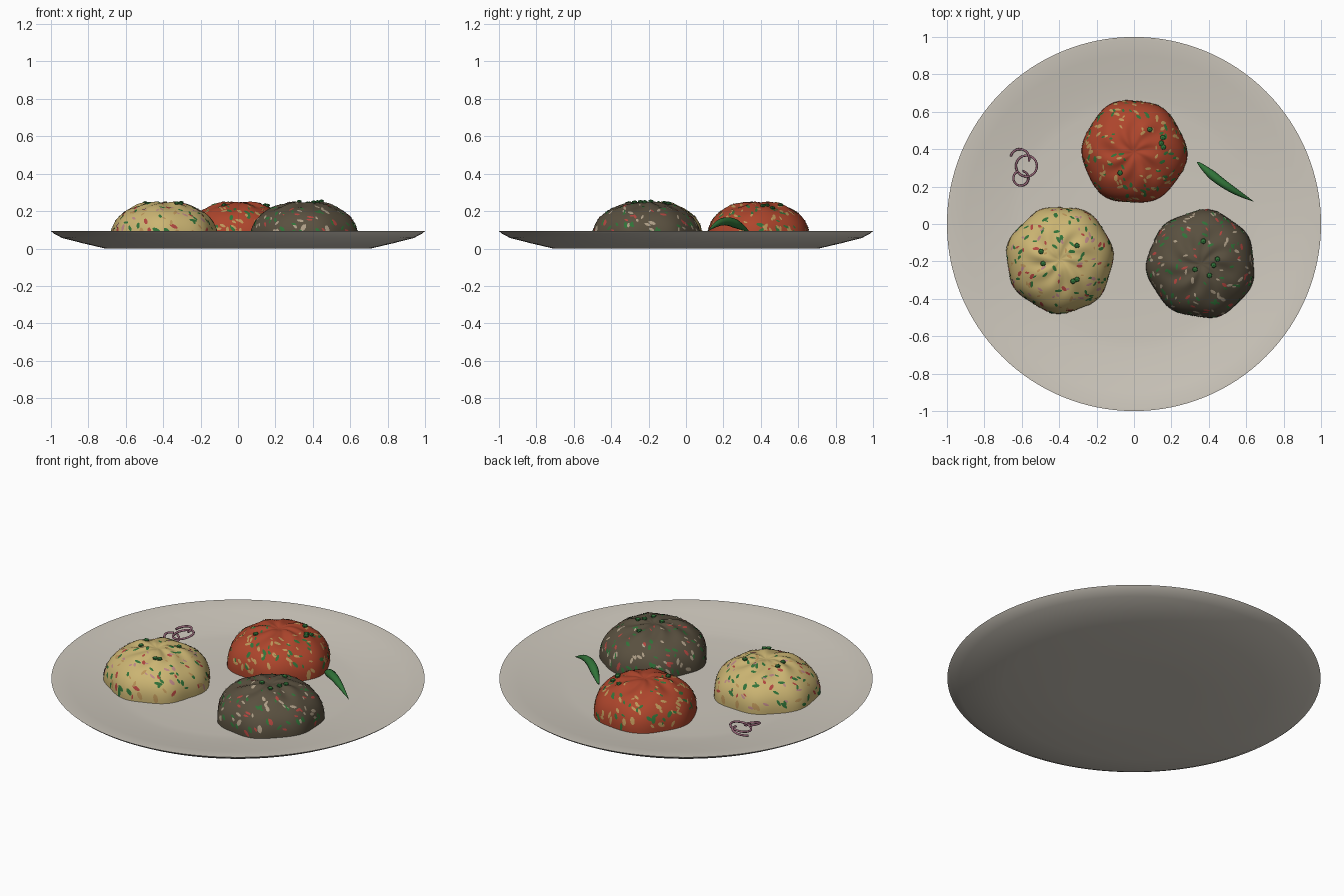
import bpy, bmesh, math, random
from mathutils import Vector
from math import sin, cos, pi, tau

cube = bpy.data.objects.get("Cube")
if cube:
    bpy.data.objects.remove(cube, do_unlink=True)
random.seed(4)


def material(name, rgb):
    m = bpy.data.materials.new(name)
    m.use_nodes = True
    m.diffuse_color = (*rgb, 1)
    bsdf = m.node_tree.nodes["Principled BSDF"]
    bsdf.inputs["Base Color"].default_value = (*rgb, 1)
    bsdf.inputs["Roughness"].default_value = 0.6
    return m


STONE = material("stoneware", (0.62, 0.58, 0.51))
CREAM = material("cream_rice", (0.60, 0.46, 0.17))
RED = material("red_rice", (0.42, 0.06, 0.025))
DARK = material("dark_rice", (0.10, 0.08, 0.05))
GREEN = material("herb_green", (0.03, 0.17, 0.04))
TAN = material("tan_fleck", (0.50, 0.30, 0.10))
PALE = material("pale_fleck", (0.42, 0.34, 0.24))
ROSE = material("red_fleck", (0.45, 0.06, 0.05))
PINK = material("pink_fleck", (0.50, 0.24, 0.24))
ONION = material("onion_purple", (0.33, 0.14, 0.20))


def finish(name, bm, mats, angle=40):
    bmesh.ops.recalc_face_normals(bm, faces=bm.faces)
    me = bpy.data.meshes.new(name)
    bm.to_mesh(me)
    bm.free()
    ob = bpy.data.objects.new(name, me)
    bpy.context.collection.objects.link(ob)
    for m in mats:
        me.materials.append(m)
    bpy.ops.object.select_all(action='DESELECT')
    ob.select_set(True)
    bpy.context.view_layer.objects.active = ob
    bpy.ops.object.shade_smooth_by_angle(angle=math.radians(angle))
    return ob


def skin(bm, rings, closed_caps=False):
    """Join rings of equal vertex count with quads."""
    n = len(rings[0])
    for a, b in zip(rings, rings[1:]):
        for i in range(n):
            j = (i + 1) % n
            bm.faces.new((a[i], a[j], b[j], b[i]))
    if closed_caps:
        bm.faces.new(rings[0])
        bm.faces.new(rings[-1])


# Plate: a shallow dish turned from one profile
profile = [(0.3, 0.0), (0.71, 0.0), (0.83, 0.028), (0.94, 0.056), (0.985, 0.08),
           (1.0, 0.093), (0.985, 0.093), (0.9, 0.08), (0.78, 0.062),
           (0.68, 0.05), (0.62, 0.045), (0.3, 0.045)]
bm = bmesh.new()
skin(bm, [[bm.verts.new((r * cos(tau * i / 128), r * sin(tau * i / 128), z))
           for i in range(128)] for r, z in profile], True)
finish("plate", bm, [STONE])


# Mound surface: a rounded dome with a swirled crown and a wavy outline
class Mound:
    def __init__(self, centre, radius, phase, lobes):
        self.c, self.r, self.p, self.lobes = centre, radius, phase, lobes

    def point(self, a, t, lift=0.0):
        ang = t * pi / 2
        wave = (0.022 * sin(self.lobes * a + self.p)
                + 0.012 * sin(3 * a - 2 * self.p)) * t
        swirl = math.exp(-((t - 0.3) / 0.2) ** 2) * min(1, t / 0.12)
        fold = 0.005 * sin(8 * a + 9 * t + self.p) + 0.004 * sin(5 * a - 6 * t + 2 * self.p)
        r = (self.r + lift) * sin(ang) ** 0.95 * (1 + wave)
        z = 0.045 + (0.205 + lift) * cos(ang) ** 0.8 + swirl * fold
        z -= 0.010 * math.exp(-(t / 0.07) ** 2)
        return Vector((self.c[0] + r * cos(a), self.c[1] + r * sin(a), max(z, 0.045)))

    def build(self, name, mat):
        bm = bmesh.new()
        rings = [[bm.verts.new(self.point(tau * i / 96, k / 36)) for i in range(96)]
                 for k in range(1, 37)]
        skin(bm, rings)
        top = bm.verts.new(self.point(0, 0))
        for i in range(96):
            bm.faces.new((top, rings[0][i], rings[0][(i + 1) % 96]))
        bm.faces.new(rings[-1])
        finish(name, bm, [mat], 60)

    def flecks(self, name, mats, count):
        # Slim grains that hug the dome at random slants
        bm = bmesh.new()
        for k in range(count):
            t0 = math.acos(1 - 0.93 * random.uniform(0.015, 1)) / (pi / 2)
            a0 = k * 2.39996 + random.uniform(-0.2, 0.2)
            size = random.uniform(0.011, 0.023) * (0.65 + 0.5 * t0)
            wide, slant = size * random.uniform(0.35, 0.55), random.gauss(0.5, 0.6)
            ring = []
            for i in range(10):
                u, v = size * cos(tau * i / 10), wide * sin(tau * i / 10)
                du, dv = u * sin(slant) - v * cos(slant), u * cos(slant) + v * sin(slant)
                t = min(0.995, max(0.01, t0 + dv / (self.r * 1.35)))
                a = a0 + du / (self.r * max(0.15, sin(t0 * pi / 2)))
                ring.append(bm.verts.new(self.point(a, t, 0.0022)))
            hub = bm.verts.new(self.point(a0, t0, 0.0028))
            slot = k * 7 % len(mats)
            for i in range(10):
                bm.faces.new((hub, ring[i], ring[(i + 1) % 10])).material_index = slot
        bm.normal_update()
        # Keep every open patch facing outward
        for f in bm.faces:
            if f.normal.dot(f.calc_center_median() - Vector((*self.c, 0))) < 0:
                f.normal_flip()
        me = bpy.data.meshes.new(name)
        bm.to_mesh(me)
        bm.free()
        for m in mats:
            me.materials.append(m)
        me.shade_smooth()
        bpy.context.collection.objects.link(bpy.data.objects.new(name, me))

    def herbs(self, name, spots):
        # Chopped green bits scattered on the crown
        bm = bmesh.new()
        for x, y in spots:
            dx, dy = x - self.c[0], y - self.c[1]
            t = math.asin(min(1, math.hypot(dx, dy) / self.r)) / (pi / 2)
            made = bmesh.ops.create_icosphere(bm, subdivisions=1, radius=0.016)["verts"]
            spot = self.point(math.atan2(dy, dx), t, 0.004)
            for v in made:
                v.co = spot + Vector((v.co.x, v.co.y, v.co.z * 0.65))
        finish(name, bm, [GREEN], 20)


mounds = [
    ("cream_mound", Mound((-0.395, -0.19), 0.284, 0.6, 7), CREAM, [GREEN, ROSE, GREEN, PINK, TAN],
     [(-0.48, -0.21), (-0.49, -0.15), (-0.33, -0.30), (-0.31, -0.29), (-0.31, -0.12)]),
    ("red_mound", Mound((0.0, 0.385), 0.277, 2.0, 6), RED, [TAN, GREEN, TAN, GREEN, TAN],
     [(0.08, 0.50), (0.15, 0.46), (0.14, 0.43), (0.15, 0.41), (-0.07, 0.28)]),
    ("dark_mound", Mound((0.36, -0.215), 0.287, 4.1, 7), DARK, [PALE, GREEN, PALE, GREEN, ROSE],
     [(0.37, -0.10), (0.44, -0.19), (0.40, -0.27), (0.42, -0.22), (0.33, -0.24)]),
]
for name, mound, mat, grains, spots in mounds:
    mound.build(name, mat)
    mound.flecks(name + "_flecks", grains, 170)
    mound.herbs(name + "_herbs", spots)


# Tubes swept along curves, with optional taper
def tube(name, points, thickness, mat, radii=None, cyclic=False):
    cu = bpy.data.curves.new(name, 'CURVE')
    cu.dimensions = '3D'
    cu.bevel_depth, cu.bevel_resolution, cu.use_fill_caps = thickness, 3, True
    sp = cu.splines.new('POLY')
    sp.points.add(len(points) - 1)
    for i, p in enumerate(points):
        sp.points[i].co = (*p, 1)
        sp.points[i].radius = radii[i] if radii else 1
    sp.use_cyclic_u = cyclic
    sp.use_smooth = True
    cu.materials.append(mat)
    ob = bpy.data.objects.new(name, cu)
    bpy.context.collection.objects.link(ob)


# Arched green chilli, blunt at one end and pointed at the other
path, radii = [], []
for i in range(25):
    s = i / 24
    arch = sin(pi * s)
    path.append((0.34 + 0.30 * s - 0.008 * arch, 0.33 - 0.21 * s - 0.012 * arch,
                 0.095 + 0.05 * arch))
    radii.append(max(0.04, min(1, (s / 0.3 + 0.05) ** 0.6) * (1 - s ** 3)))
tube("green_chilli", path, 0.025, GREEN, radii)

# Thin onion rings: one open curl and two loops
for name, x, y, r, start, sweep in [("onion_curl", -0.61, 0.35, 0.05, -0.3, 3.2),
                                    ("onion_loop_large", -0.575, 0.31, 0.056, 0, tau),
                                    ("onion_loop_small", -0.605, 0.245, 0.04, 1.9, 5.7)]:
    pts = [(x + r * cos(start + sweep * i / 40), y + r * sin(start + sweep * i / 40),
            0.08 + 0.012 * sin(sweep * i / 40 + x * 9)) for i in range(41)]
    tube(name, pts, 0.006, ONION)
